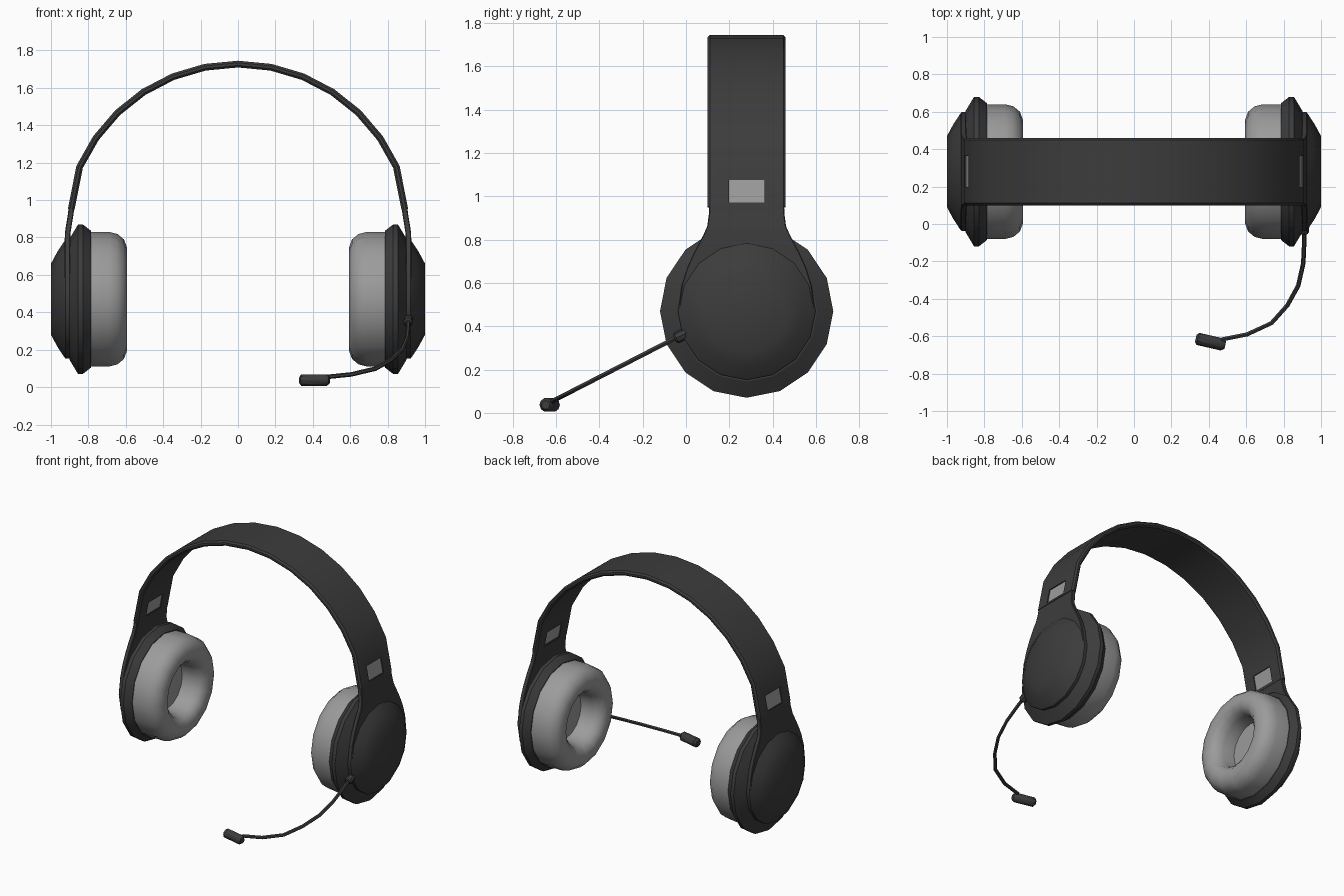
import bpy, bmesh, math
from mathutils import Vector, Matrix

if "Cube" in bpy.data.objects:
    bpy.data.objects.remove(bpy.data.objects["Cube"], do_unlink=True)

CUP_Y, CUP_Z = 0.28, 0.47   # ear cup axis


def material(name, value, rough):
    m = bpy.data.materials.new(name)
    m.use_nodes = True
    colour = (value, value, value, 1)
    m.diffuse_color = colour
    bsdf = m.node_tree.nodes["Principled BSDF"]
    bsdf.inputs["Base Color"].default_value = colour
    bsdf.inputs["Roughness"].default_value = rough
    return m


dark = material("charcoal plastic", 0.045, 0.6)
grey = material("grey padding", 0.33, 0.7)


def finish(ob, mat, angle=35, mirror=False):
    ob.data.materials.append(mat)
    bpy.ops.object.select_all(action='DESELECT')
    ob.select_set(True)
    bpy.context.view_layer.objects.active = ob
    bpy.ops.object.shade_smooth_by_angle(angle=math.radians(angle))
    if mirror:
        ob.modifiers.new("Mirror", 'MIRROR').use_mirror_merge = False
    return ob


def loft(name, rings, mat, angle=35, mirror=False):
    """Skin a list of equal closed rings and cap both ends."""
    bm = bmesh.new()
    rows = [[bm.verts.new(p) for p in ring] for ring in rings]
    n = len(rows[0])
    for a, b in zip(rows, rows[1:]):
        for i in range(n):
            j = (i + 1) % n
            bm.faces.new((a[i], a[j], b[j], b[i]))
    bm.faces.new(rows[0])
    bm.faces.new(rows[-1])
    bmesh.ops.recalc_face_normals(bm, faces=bm.faces)
    me = bpy.data.meshes.new(name)
    bm.to_mesh(me)
    bm.free()
    ob = bpy.data.objects.new(name, me)
    bpy.context.collection.objects.link(ob)
    return finish(ob, mat, angle, mirror)


def lathe(name, profile, mat, matrix=None, sides=16, **kw):
    """Turn (x, radius) points about the x axis, then place the result."""
    matrix = matrix or Matrix.Translation((0, CUP_Y, CUP_Z))
    turns = [math.tau * i / sides for i in range(sides)]
    rings = [[matrix @ Vector((x, r * math.cos(t), r * math.sin(t))) for t in turns]
             for x, r in profile]
    return loft(name, rings, mat, **kw)


def strip(name, stations, mat, half_thick, chamfer, **kw):
    """Sweep a chamfered flat section along (x, z, half width) stations."""
    pts = [Vector((x, 0, z)) for x, z, w in stations]
    rings = []
    for i, (x, z, w) in enumerate(stations):
        t = (pts[min(i + 1, len(pts) - 1)] - pts[max(i - 1, 0)]).normalized()
        normal = Vector((t.z, 0, -t.x))
        h, c = half_thick, chamfer
        corners = [(h, w - c), (h - c, w), (c - h, w), (-h, w - c)]
        corners += [(-a, -b) for a, b in corners]
        rings.append([pts[i] + normal * a + Vector((0, CUP_Y + b, 0)) for a, b in corners])
    return loft(name, rings, mat, **kw)


# Headband: an arc with a straight leg at each end
arc = [math.radians(11 * i) for i in range(-6, 7)]
band = [(0.927 * math.sin(a), 0.8 + 0.927 * math.cos(a), 0.18) for a in arc]
band = [(-0.892, 0.95, 0.18)] + band + [(0.892, 0.95, 0.18)]
headband = strip("headband", band, dark, 0.018, 0.011, angle=40)

# Slider windows cut through the band legs
foot, knee = Vector((0.892, 0, 0.95)), Vector((band[-2][0], 0, band[-2][1]))
leg = (foot - knee).normalized()
tilt = math.atan2(leg.x, -leg.z)


def window_box(name, depth, height, width, mirror_sign):
    bpy.ops.mesh.primitive_cube_add(size=1)
    ob = bpy.context.object
    ob.name = name
    centre = foot + (knee - foot) * 0.3
    ob.data.transform(Matrix.Translation((centre.x, CUP_Y, centre.z))
                      @ Matrix.Rotation(-tilt, 4, 'Y')
                      @ Matrix.Diagonal((depth, width, height, 1)))
    if mirror_sign < 0:
        ob.data.transform(Matrix.Diagonal((-1, 1, 1, 1)))
        ob.data.flip_normals()
    return ob


for side, sign in (("left", 1), ("right", -1)):
    cutter = window_box("window_cutter", 0.12, 0.11, 0.165, sign)
    cutter.hide_render = True
    cut = headband.modifiers.new("Window", 'BOOLEAN')
    cut.operation = 'DIFFERENCE'
    cut.solver = 'EXACT'
    cut.object = cutter
    bpy.context.view_layer.objects.active = headband
    bpy.ops.object.modifier_apply(modifier=cut.name)
    bpy.data.objects.remove(cutter, do_unlink=True)
    finish(window_box(side + "_slider", 0.022, 0.112, 0.167, sign), grey)

# Yoke: neck flaring from the band into the cup outline
yoke = [(0.889, 0.97, 0.173), (0.895, 0.92, 0.174), (0.905, 0.86, 0.182),
        (0.911, 0.82, 0.2), (0.912, 0.74, 0.243), (0.912, 0.67, 0.275),
        (0.912, 0.59, 0.3), (0.912, CUP_Z, 0.315)]
strip("yokes", yoke, dark, 0.015, 0.004, mirror=True)

# Ear cups: domed cover, flanged housing and padded cushion
lathe("cup_covers", [(0.895, 0.318), (0.922, 0.318), (0.93, 0.308), (0.965, 0.255), (1.0, 0.19)],
      dark, angle=30, mirror=True)
lathe("cup_housings", [(0.9, 0.325), (0.855, 0.4), (0.83, 0.4), (0.785, 0.365)],
      dark, angle=30, mirror=True)
cushion = [(0.79, 0.36), (0.69, 0.36), (0.645, 0.349), (0.61, 0.32), (0.593, 0.275),
           (0.598, 0.23), (0.625, 0.195), (0.67, 0.178), (0.76, 0.172)]
lathe("ear_cushions", cushion, grey, angle=50, mirror=True)

# Microphone boom on the left cup
path = [(0.91, -0.02), (0.91, -0.1), (0.905, -0.21), (0.878, -0.33), (0.82, -0.435),
        (0.735, -0.53), (0.605, -0.59), (0.47, -0.617)]
curve = bpy.data.curves.new("microphone_boom", 'CURVE')
curve.dimensions = '3D'
curve.bevel_depth = 0.012
curve.bevel_resolution = 1
curve.use_fill_caps = True
spline = curve.splines.new('POLY')
spline.points.add(len(path) - 1)
for p, (x, y) in zip(spline.points, path):
    p.co = (x, y, 0.355 + 0.513 * (y + 0.03), 1)
boom = bpy.data.objects.new("microphone_boom", curve)
bpy.context.collection.objects.link(boom)
bpy.ops.object.select_all(action='DESELECT')
boom.select_set(True)
bpy.context.view_layer.objects.active = boom
bpy.ops.object.convert(target='MESH')
finish(bpy.context.object, dark, 50)

# Boom pivot
pivot = Matrix.Translation((0.91, -0.025, 0.355)) @ Matrix.Rotation(math.radians(27), 4, 'X') \
    @ Matrix.Rotation(math.radians(90), 4, 'Z')
lathe("boom_pivot", [(-0.03, 0.018), (-0.022, 0.026), (0.03, 0.026)], dark, pivot, sides=8)

# Microphone capsule
capsule = Matrix.Translation((0.41, -0.63, 0.037)) @ Matrix.Rotation(math.radians(-13), 4, 'Z')
lathe("microphone", [(-0.082, 0.02), (-0.07, 0.033), (0.062, 0.033), (0.08, 0.02)],
      dark, capsule, sides=10)
